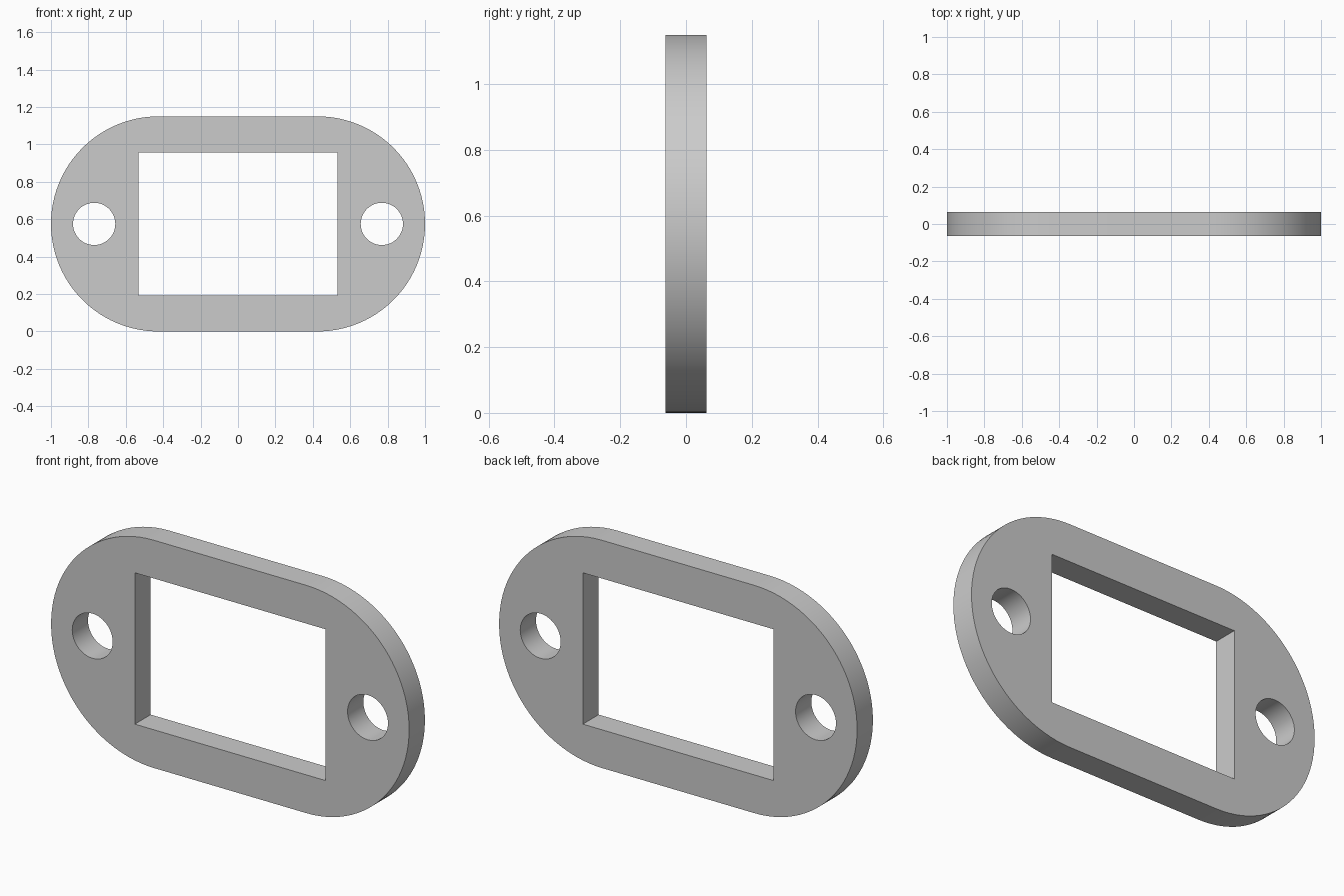
import bpy, bmesh
from math import cos, sin, pi

cube = bpy.data.objects.get("Cube")
if cube:
    bpy.data.objects.remove(cube)

RADIUS, HALF_DEPTH = 0.575, 0.063
END_X = 1 - RADIUS
HOLE_X, HOLE_R = 0.769, 0.113
WINDOW_X, WINDOW_Z = 0.532, 0.382


def arc(cx, radius, start, sweep, steps):
    """Points along an arc centred at mid height."""
    angles = [start + sweep * i / steps for i in range(steps + 1)]
    return [(cx + radius * cos(a), RADIUS + radius * sin(a)) for a in angles]


# Outlines: rounded body, rectangular window, two screw holes
body = arc(END_X, RADIUS, -pi / 2, pi, 48) + arc(-END_X, RADIUS, pi / 2, pi, 48)
window = [(sx * WINDOW_X, RADIUS + sz * WINDOW_Z)
          for sx, sz in ((-1, -1), (1, -1), (1, 1), (-1, 1))]
holes = [arc(side * HOLE_X, HOLE_R, 0, 2 * pi, 48)[:-1] for side in (-1, 1)]

# Fill the front face between the outlines, then extrude it backwards
bm = bmesh.new()
edges = []
for loop in [body, window] + holes:
    verts = [bm.verts.new((x, -HALF_DEPTH, z)) for x, z in loop]
    edges += [bm.edges.new((v, verts[i - 1])) for i, v in enumerate(verts)]
bmesh.ops.triangle_fill(bm, edges=edges, use_beauty=True, normal=(0, -1, 0))
back = bmesh.ops.extrude_face_region(bm, geom=bm.faces[:], use_keep_orig=True)
bmesh.ops.translate(bm, vec=(0, 2 * HALF_DEPTH, 0),
                    verts=[g for g in back["geom"] if isinstance(g, bmesh.types.BMVert)])
bmesh.ops.recalc_face_normals(bm, faces=bm.faces[:])
mesh = bpy.data.meshes.new("flange_plate")
bm.to_mesh(mesh)
bm.free()

plate = bpy.data.objects.new("flange_plate", mesh)
bpy.context.collection.objects.link(plate)

# Plain grey material
grey = bpy.data.materials.new("light_grey")
grey.use_nodes = True
grey.diffuse_color = (0.6, 0.6, 0.6, 1)
grey.node_tree.nodes["Principled BSDF"].inputs["Base Color"].default_value = (0.6, 0.6, 0.6, 1)
mesh.materials.append(grey)

# Smooth curved walls, crisp rims
bpy.ops.object.select_all(action="DESELECT")
plate.select_set(True)
bpy.context.view_layer.objects.active = plate
bpy.ops.object.shade_smooth_by_angle(angle=pi / 6)
